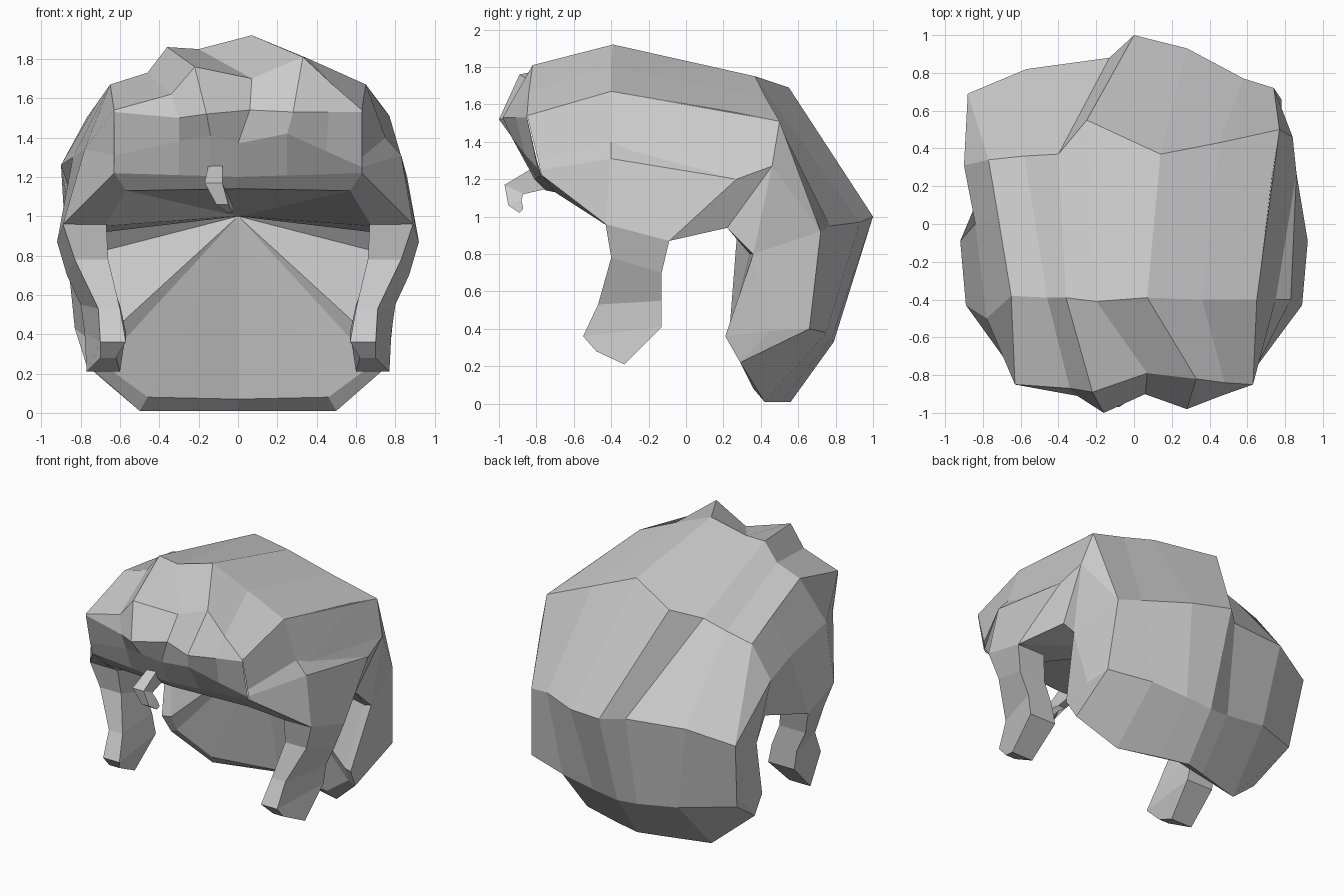
import bpy
import bmesh
from mathutils import Vector

# Remove the default object
default = bpy.data.objects.get("Cube")
if default:
    bpy.data.objects.remove(default, do_unlink=True)

# Single flat colour
hair_grey = bpy.data.materials.new("hair_grey")
hair_grey.use_nodes = True
colour = (0.6, 0.6, 0.6, 1)
hair_grey.diffuse_color = colour
hair_grey.node_tree.nodes["Principled BSDF"].inputs["Base Color"].default_value = colour


def add_object(name, bm):
    """Turn a bmesh into a flat shaded object."""
    mesh = bpy.data.meshes.new(name)
    bm.to_mesh(mesh)
    bm.free()
    mesh.materials.append(hair_grey)
    obj = bpy.data.objects.new(name, mesh)
    bpy.context.scene.collection.objects.link(obj)
    return obj


def mirror_points(points):
    return [(-x, y, z) for x, y, z in points]


def tidy(bm):
    """Merge shared points and drop collapsed faces."""
    bmesh.ops.remove_doubles(bm, verts=bm.verts, dist=0.002)
    bmesh.ops.dissolve_degenerate(bm, edges=bm.edges, dist=0.001)
    bm.normal_update()


def orient_outward(bm):
    """Point every face away from the middle of the head."""
    middle = Vector((0, 0, 0.8))
    for face in bm.faces:
        if face.normal.dot(face.calc_center_median() - middle) < 0:
            face.normal_flip()


def loft(bm, rows, ring=False, caps=False):
    """Bridge neighbouring rows of points with quads."""
    grid = [[bm.verts.new(point) for point in row] for row in rows]
    for lower, upper in zip(grid, grid[1:]):
        count = len(lower)
        for i in range(count if ring else count - 1):
            j = (i + 1) % count
            bm.faces.new((lower[i], lower[j], upper[j], upper[i]))
    if caps:
        bm.faces.new(grid[0])
        bm.faces.new(grid[-1])


def add_sheet(name, rows):
    """Open outer surface made from rows of points."""
    bm = bmesh.new()
    loft(bm, rows)
    tidy(bm)
    orient_outward(bm)
    return add_object(name, bm)


def add_lock(name, sections, side=1):
    """Closed tapering lock; a section has front x pair and (y, z), then the back ones."""
    rows = []
    for front_x, front, back_x, back in sections:
        ring = [(front_x[0], *front), (front_x[1], *front),
                (back_x[1], *back), (back_x[0], *back)]
        rows.append(ring if side > 0 else mirror_points(ring))
    bm = bmesh.new()
    loft(bm, rows, ring=True, caps=True)
    bmesh.ops.recalc_face_normals(bm, faces=bm.faces)
    return add_object(name, bm)


# Front edge of the crown, shared by the fringe and the crown
crown_front = [(-.63, -.85, 1.54), (-.34, -.87, 1.62), (-.22, -.89, 1.76),
               (.07, -.79, 1.7), (.33, -.82, 1.81), (.48, -.84, 1.67), (.63, -.85, 1.54)]

# Fringe: brow line, underside and pointed tips
brow = [(x, -.81 + abs(x) * .06, 1.2 + abs(x) * .03)
        for x in (-.63, -.3, -.14, 0, .25, .45, .63)]
fringe_under = [(-.63, -.8, 1.31), (-.3, -.86, 1.38), (-.14, -.92, 1.41),
                (0, -.88, 1.37), (.25, -.93, 1.42), (.45, -.86, 1.33), (.63, -.79, 1.25)]
fringe_tips = [(-.63, -.85, 1.53), (-.3, -.91, 1.5), (-.16, -1, 1.52),
               (.06, -.9, 1.54), (.28, -.98, 1.53), (.46, -.91, 1.53), (.63, -.85, 1.53)]
add_sheet("fringe", [brow, fringe_under, fringe_tips, crown_front])

# Crown and back: strips running over the head and down to the nape
crown_middle = [(-.65, -.38, 1.67), (-.46, -.39, 1.73), (-.36, -.39, 1.86),
                (-.2, -.41, 1.85), (.07, -.39, 1.92), (.36, -.4, 1.8), (.65, -.4, 1.67)]
crown_back = [(-.77, .34, 1.5), (-.58, .36, 1.55), (-.4, .37, 1.6),
              (-.25, .55, 1.69), (.14, .37, 1.75), (.45, .43, 1.63), (.77, .5, 1.51)]
back_bulge = [(-.88, .69, .92), (-.57, .82, 1.01), (-.13, .88, .99),
              (0, 1, 1), (.28, .93, .97), (.58, .77, .95), (.74, .72, .92)]
nape = [(-.83, .6, .43), (-.47, .76, .39), (-.15, .78, .34),
        (0, .79, .33), (.2, .78, .35), (.47, .75, .38), (.78, .66, .4)]
nape_edge = [(-.77, .31, .24), (-.5, .42, .01), (-.15, .52, .01),
             (0, .56, .01), (.2, .51, .01), (.5, .42, .01), (.74, .29, .22)]
add_sheet("crown", [crown_front, crown_middle, crown_back, back_bulge, nape, nape_edge])

# Lower edge of the sides, from the temple to behind the ear
ear_edge = [(.63, -.77, 1.22), (.89, -.43, .96), (.92, -.09, .87), (.79, .22, .94)]

# Side with a narrow ledge
left_corner = (.84, .46, 1.27)
add_sheet("left_side", [
    [crown_front[-1], crown_middle[-1], (.73, .25, 1.56), crown_back[-1]],
    [(.63, -.79, 1.3), (.75, -.4, 1.4), (.77, -.28, 1.35), left_corner],
    [(.63, -.78, 1.25), (.83, -.4, 1.31), (.86, .27, 1.2), left_corner],
    ear_edge])

# Plain side
right_corner = (-.9, .31, 1.26)
add_sheet("right_side", [
    [crown_front[0], crown_middle[0], (-.72, .05, 1.57), crown_back[0]],
    [(-.63, -.79, 1.31), (-.78, -.5, 1.34), (-.84, 0, 1.3), right_corner],
    mirror_points(ear_edge)])

# Panels behind the ears, with a recessed front edge
behind_ear = [ear_edge[-1], (.82, .36, .8), (.78, .45, .39), (.76, .21, .36)]
for name, points, end, corner in (
        ("left_ear_panel", behind_ear, -1, left_corner),
        ("right_ear_panel", mirror_points(behind_ear), 0, right_corner)):
    edge, bend, low_middle, low_edge = points
    bulge, tip = back_bulge[end], nape_edge[end]
    add_sheet(name, [[crown_back[end], corner, edge], [bulge, corner, edge],
                     [bulge, bend, bend], [nape[end], low_middle, low_edge], [tip, tip, tip]])
    add_sheet(name + "_bevel", [[corner, corner], [bend, edge]])

# Lining: a rim round the opening and a shallow fan closing the hollow
outer = [(0, -.81, 1.2), *ear_edge, (.82, .36, .8), (.76, .21, .36),
         nape_edge[-1], nape_edge[-2], nape_edge[3]]
inner = [(0, -.75, 1.14), (.57, -.7, 1.13), (.68, -.42, .95), (.84, -.09, .9),
         (.77, .23, .95), (.78, .34, .8), (.7, .23, .36), (.69, .28, .25),
         (.46, .36, .08), (0, .46, .07)]
fan_centre = [(0, .28, 1)] * len(inner)
bm = bmesh.new()
loft(bm, [outer, inner, fan_centre])
loft(bm, [mirror_points(row) for row in (outer, inner, fan_centre)])
tidy(bm)
for face in bm.faces:
    # The hollow is open to the front and below
    if face.normal.dot(Vector((0, -1, -.3))) < 0:
        face.normal_flip()
add_object("lining", bm)

# Sideburns, mirrored
sideburn = [((.67, .89), (-.43, .96), (.7, .92), (-.09, .87)),
            ((.66, .83), (-.4, .78), (.66, .87), (-.13, .7)),
            ((.6, .71), (-.47, .53), (.6, .8), (-.13, .55)),
            ((.57, .7), (-.55, .36), (.57, .78), (-.13, .41)),
            ((.62, .7), (-.48, .28), (.6, .77), (-.33, .21))]
add_lock("left_sideburn", sideburn)
add_lock("right_sideburn", sideburn, side=-1)

# Small curl hanging over the forehead
add_lock("forehead_curl", [((-.15, -.08), (-.82, 1.26), (-.15, -.09), (-.74, 1.15)),
                           ((-.17, -.08), (-.97, 1.17), (-.14, -.08), (-.87, 1.12)),
                           ((-.11, -.05), (-.95, 1.06), (-.09, -.04), (-.88, 1.09)),
                           ((-.06, -.03), (-.89, 1.02), (-.05, -.02), (-.87, 1.04))])
